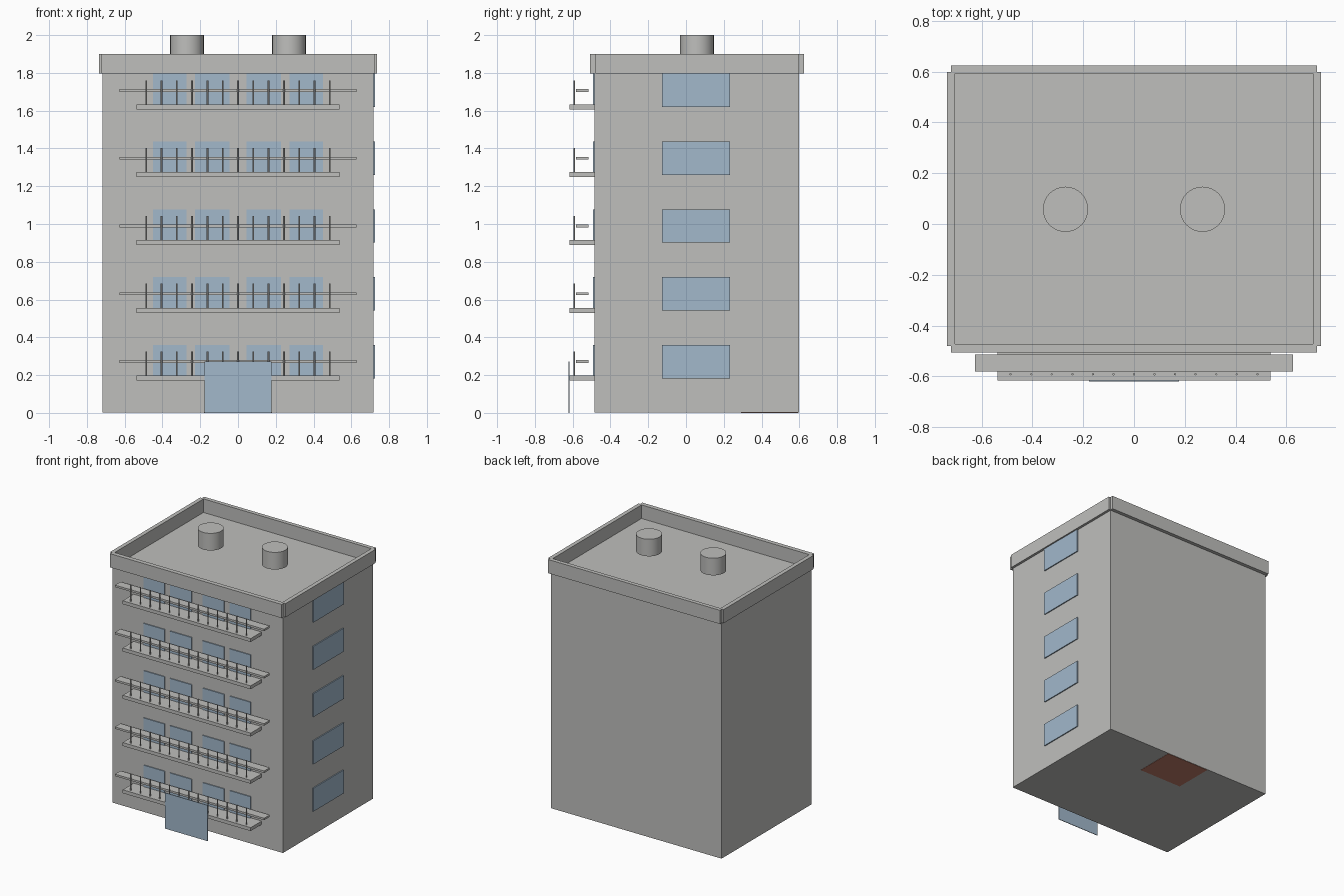
import bpy, bmesh
from mathutils import Matrix, Vector

if "Cube" in bpy.data.objects:
    bpy.data.objects.remove(bpy.data.objects["Cube"])


def material(name, color):
    m = bpy.data.materials.new(name)
    m.diffuse_color = (*color, 1)
    m.use_nodes = True
    m.node_tree.nodes["Principled BSDF"].inputs["Base Color"].default_value = m.diffuse_color
    return m


CONCRETE = material("concrete_grey", (0.52, 0.52, 0.505))
GLASS = material("pale_blue_glass", (0.36, 0.48, 0.60))
BRICK = material("brick_orange", (0.52, 0.20, 0.14))


def finish(name, bm, mat):
    me = bpy.data.meshes.new(name)
    bm.to_mesh(me)
    bm.free()
    me.materials.append(mat)
    ob = bpy.data.objects.new(name, me)
    bpy.context.collection.objects.link(ob)
    return ob


def add_box(bm, x, y, z):
    """Box from (min, max) ranges."""
    size = Vector((x[1] - x[0], y[1] - y[0], z[1] - z[0]))
    mid = Vector((sum(x) / 2, sum(y) / 2, sum(z) / 2))
    bmesh.ops.create_cube(bm, size=1, matrix=Matrix.Translation(mid) @ Matrix.Diagonal((*size, 1)))


def add_cylinder(bm, x, y, z, r, n):
    bmesh.ops.create_cone(bm, cap_ends=True, segments=n, radius1=r, radius2=r, depth=z[1] - z[0],
                          matrix=Matrix.Translation((x, y, sum(z) / 2)))


def boxes(name, mat, ranges):
    bm = bmesh.new()
    for r in ranges:
        add_box(bm, *r)
    return finish(name, bm, mat)


HALF_W, FRONT, BACK, ROOF = 0.717, -0.485, 0.597, 1.797
STOREY = 0.359

# Main block and the lift shaft inside it, whose foot shows underneath
boxes("building_body", CONCRETE, [((-HALF_W, HALF_W), (FRONT, BACK), (0.002, ROOF))])
boxes("lift_shaft", BRICK, [((-0.18, 0.18), (0.29, BACK - 0.003), (0, ROOF - 0.003))])

# Parapet walls with notched corners
PZ = (ROOF - 0.001, 1.9)
boxes("parapet", CONCRETE, [
    ((-0.722, 0.722), (-0.507, -0.473), PZ),
    ((-0.722, 0.722), (0.593, 0.624), PZ),
    ((-0.736, -0.705), (-0.48, 0.599), PZ),
    ((0.705, 0.736), (-0.48, 0.599), PZ),
])

# Round roof vents
for side, label in ((-1, "left"), (1, "right")):
    bm = bmesh.new()
    add_cylinder(bm, side * 0.27, 0.058, (1.87, 2.0), 0.089, 32)
    vent = finish("roof_vent_" + label, bm, CONCRETE)
    bpy.context.view_layer.objects.active = vent
    vent.select_set(True)
    bpy.ops.object.shade_smooth_by_angle()
    vent.select_set(False)

# Repeated storeys
for i in range(5):
    z = i * STOREY
    n = str(i + 1)
    wz = (z + 0.183, z + 0.36)
    # Windows: four at the front, one wide on the right
    panes = []
    for a, b in ((-0.45, -0.272), (-0.228, -0.045), (0.045, 0.228), (0.272, 0.45)):
        panes.append(((a, b), (FRONT - 0.007, FRONT + 0.002), wz))
    boxes("front_windows_" + n, GLASS, panes)
    boxes("side_window_" + n, GLASS,
          [((HALF_W - 0.001, HALF_W + 0.008), (-0.128, 0.234), wz)])
    # Balcony slab, flat rail and posts
    boxes("balcony_slab_" + n, CONCRETE,
          [((-0.538, 0.538), (-0.616, FRONT), (z + 0.171, z + 0.197))])
    boxes("balcony_rail_" + n, CONCRETE,
          [((-0.627, 0.627), (-0.582, -0.515), (z + 0.264, z + 0.279))])
    bm = bmesh.new()
    for k in range(-6, 7):
        add_cylinder(bm, k * 0.081, -0.592, (z + 0.196, z + 0.325), 0.0045, 8)
    finish("balcony_posts_" + n, bm, CONCRETE)

# Entrance panel
boxes("entrance_door", GLASS, [((-0.178, 0.178), (-0.621, -0.6165), (0, 0.272))])
